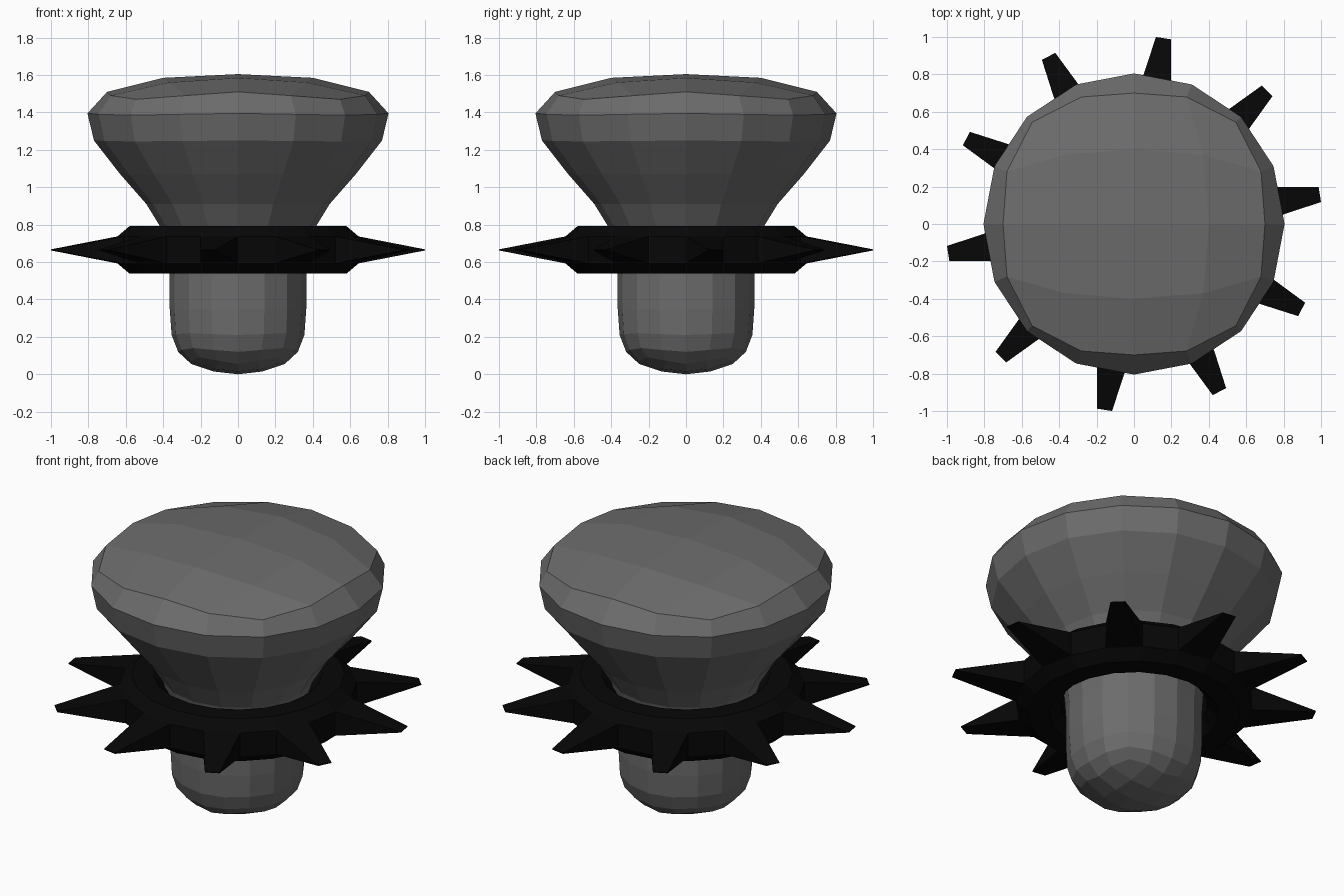
import bpy, bmesh
from math import sin, cos, pi, radians, sqrt

if "Cube" in bpy.data.objects:
    bpy.data.objects.remove(bpy.data.objects["Cube"])


def finish(bm, name, shade):
    bmesh.ops.recalc_face_normals(bm, faces=bm.faces[:])
    mesh = bpy.data.meshes.new(name)
    bm.to_mesh(mesh)
    bm.free()
    obj = bpy.data.objects.new(name, mesh)
    bpy.context.collection.objects.link(obj)
    mat = bpy.data.materials.new(name + "_paint")
    mat.diffuse_color = (shade, shade, shade, 1)
    mat.use_nodes = True
    mat.node_tree.nodes["Principled BSDF"].inputs["Base Color"].default_value = mat.diffuse_color
    mesh.materials.append(mat)
    return obj


def bridge(bm, a, b):
    n = len(a)
    return [bm.faces.new((a[k], a[(k + 1) % n], b[(k + 1) % n], b[k])) for k in range(n)]


def grid_cap(bm, ring, center_z, mid, corner):
    """Close a 16-vertex ring with a 4x4 quad grid; mid/corner = (offset, z)."""
    grid = {}
    clamp = lambda v: round(2 * max(-1, min(1, sqrt(2) * v)))
    for k, v in enumerate(ring):
        a = k * pi / 8
        grid[clamp(cos(a)), clamp(sin(a))] = v
    for i in (-1, 0, 1):
        for j in (-1, 0, 1):
            d, z = ((0, center_z), mid, corner)[abs(i) + abs(j)]
            grid[i, j] = bm.verts.new((i * d, j * d, z))
    for i in range(-2, 2):
        for j in range(-2, 2):
            bm.faces.new((grid[i, j], grid[i + 1, j], grid[i + 1, j + 1], grid[i, j + 1]))


# Mushroom-shaped body: rings of (side radius, side z, corner radius, corner z)
profile = [
    (0.25, 0.055, 0.29, 0.09), (0.32, 0.12, 0.34, 0.14), (0.355, 0.21, 0.365, 0.22),
    (0.365, 0.35, 0.372, 0.35), (0.365, 0.53, 0.372, 0.53), (0.375, 0.66, 0.38, 0.66),
    (0.41, 0.78, 0.415, 0.78), (0.49, 0.91, 0.495, 0.91), (0.63, 1.07, 0.635, 1.07),
    (0.77, 1.25, 0.78, 1.245), (0.805, 1.395, 0.81, 1.385), (0.70, 1.51, 0.77, 1.47),
]
bm = bmesh.new()
rings = []
for r0, z0, r1, z1 in profile:
    ring = []
    for k in range(16):
        a = k * pi / 8
        t = (1 - cos(4 * a)) / 2
        r, z = r0 + (r1 - r0) * t, z0 + (z1 - z0) * t
        ring.append(bm.verts.new((r * cos(a), r * sin(a), z)))
    rings.append(ring)
for a, b in zip(rings, rings[1:]):
    bridge(bm, a, b)
grid_cap(bm, rings[0], 0.0, (0.13, 0.015), (0.12, 0.028))
grid_cap(bm, rings[-1], 1.605, (0.40, 1.585), (0.37, 1.56))
finish(bm, "body", 0.15)

# Spiked collar: 20-sided octagonal ring, every other outer face pulled into a spike
ZC = 0.665
section = [(0.645, -0.072), (0.645, 0.072), (0.58, 0.127), (0.46, 0.127),
           (0.40, 0.07), (0.40, -0.07), (0.46, -0.127), (0.58, -0.127)]
bm = bmesh.new()
loops = [[bm.verts.new((r * cos(k * pi / 10), r * sin(k * pi / 10), ZC + z)) for k in range(20)]
         for r, z in section]
outer = bridge(bm, loops[0], loops[1])
for a, b in zip(loops[1:], loops[2:] + loops[:1]):
    bridge(bm, a, b)
for n, face in enumerate(outer[::2]):
    a = radians(9 + 36 * n)
    tip = bmesh.ops.extrude_discrete_faces(bm, faces=[face])["faces"][0]
    for v in tip.verts:
        side = (-v.co.x * sin(a) + v.co.y * cos(a)) * 0.4
        v.co = (cos(a) * 1.006 - sin(a) * side, sin(a) * 1.006 + cos(a) * side,
                ZC + (v.co.z - ZC) * 0.04)
finish(bm, "spiked_collar", 0.002)
